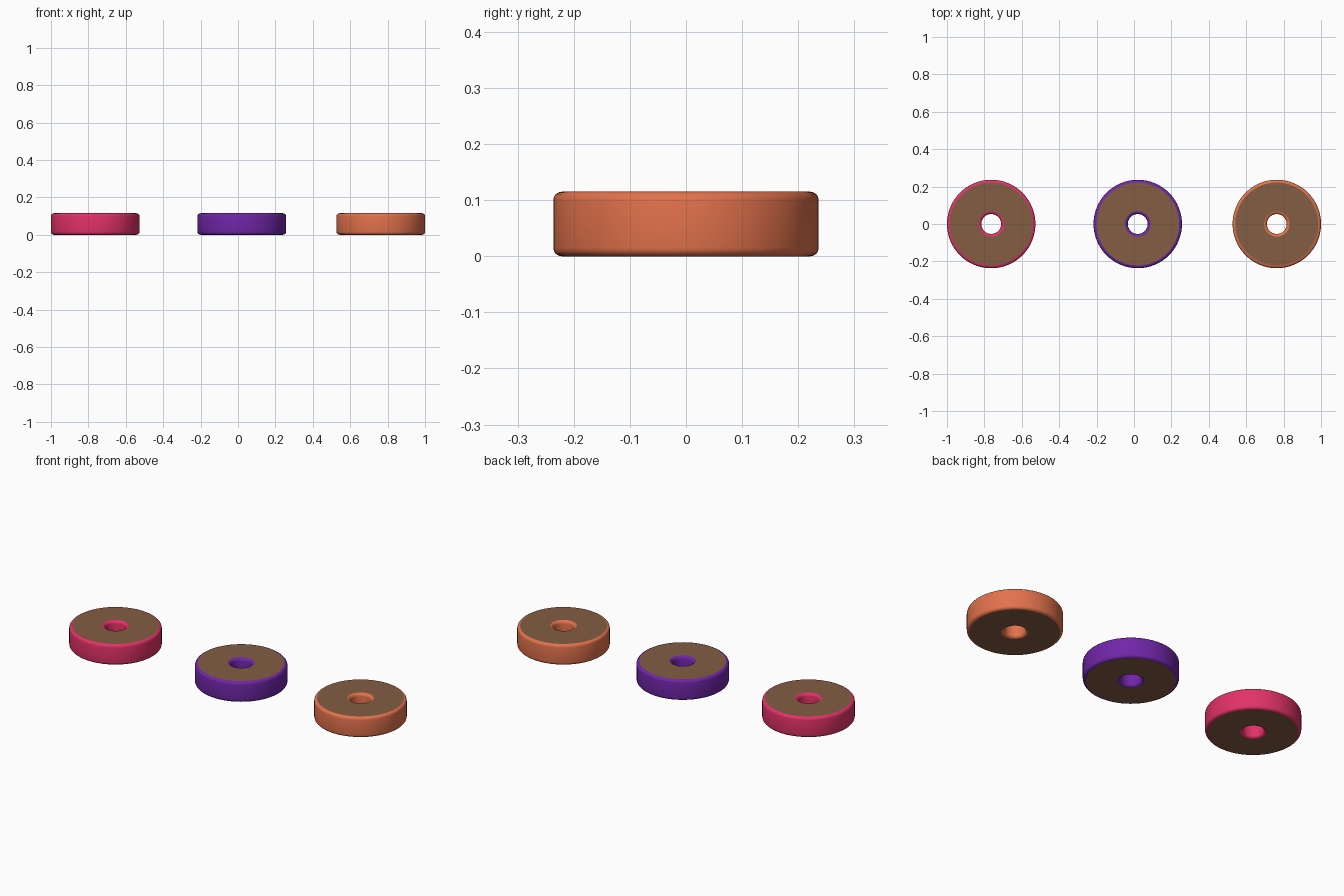
import bpy, bmesh, math

if "Cube" in bpy.data.objects:
    bpy.data.objects.remove(bpy.data.objects["Cube"])

R_OUT, R_IN, H = 0.2365, 0.053, 0.115   # outer radius, hole radius, height
BEVEL, STEPS, SEGS = 0.015, 4, 64


def make_mat(name, srgb):
    m = bpy.data.materials.new(name)
    lin = [((c / 255 + 0.055) / 1.055) ** 2.4 for c in srgb]
    m.diffuse_color = (*lin, 1)
    m.use_nodes = True
    m.node_tree.nodes["Principled BSDF"].inputs["Base Color"].default_value = m.diffuse_color
    return m


def rounded_profile():
    """Cross-section of the ring: a rectangle with rounded corners."""
    corners = [(R_OUT - BEVEL, BEVEL, -90), (R_OUT - BEVEL, H - BEVEL, 0),
               (R_IN + BEVEL, H - BEVEL, 90), (R_IN + BEVEL, BEVEL, 180)]
    pts = []
    for r, z, start in corners:
        for i in range(STEPS + 1):
            a = math.radians(start + 90 * i / STEPS)
            pts.append((r + BEVEL * math.cos(a), z + BEVEL * math.sin(a)))
    return pts


def make_ring(name, x, rim_mat, face_mat):
    bm = bmesh.new()
    loops = []
    for s in range(SEGS):
        a = 2 * math.pi * s / SEGS
        loops.append([bm.verts.new((r * math.cos(a), r * math.sin(a), z))
                      for r, z in rounded_profile()])
    n = len(loops[0])
    for s in range(SEGS):
        p, q = loops[s], loops[(s + 1) % SEGS]
        for i in range(n):
            j = (i + 1) % n
            f = bm.faces.new((p[i], q[i], q[j], p[j]))
            f.smooth = True
    bmesh.ops.recalc_face_normals(bm, faces=bm.faces)
    # flat top and bottom take the brown colour
    for f in bm.faces:
        f.normal_update()
        if abs(f.normal.z) > 0.999:
            f.material_index = 1
            f.smooth = False
    me = bpy.data.meshes.new(name)
    bm.to_mesh(me)
    bm.free()
    me.materials.append(rim_mat)
    me.materials.append(face_mat)
    ob = bpy.data.objects.new(name, me)
    ob.location.x = x
    bpy.context.collection.objects.link(ob)


brown = make_mat("brown", (131, 94, 67))
rings = [("pink_ring", -0.7635, make_mat("pink", (226, 50, 104))),
         ("purple_ring", 0.02, make_mat("purple", (112, 38, 168))),
         ("orange_ring", 0.7635, make_mat("orange", (226, 114, 76)))]
for name, x, mat in rings:
    make_ring(name, x, mat, brown)
